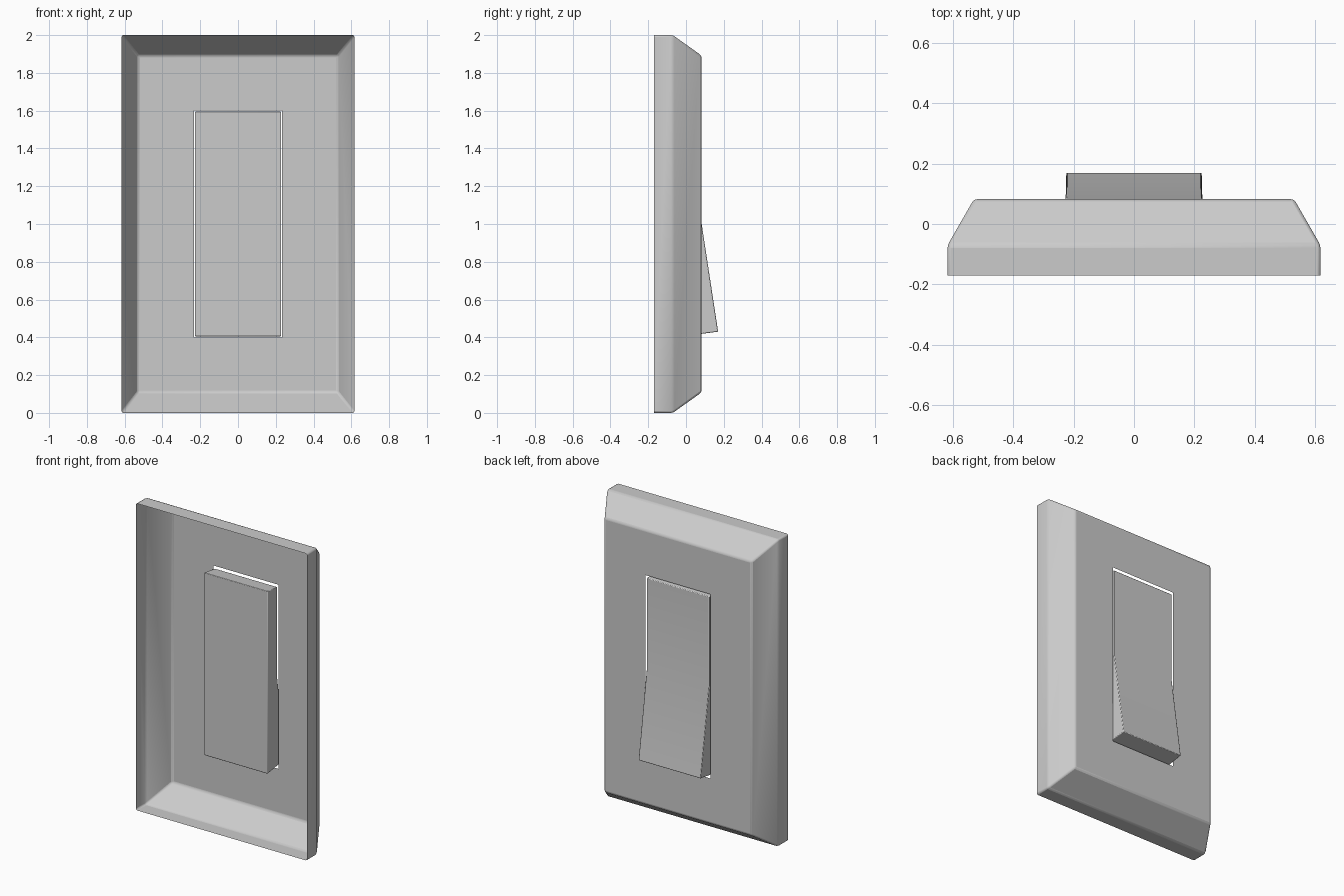
import bpy, bmesh, math

if "Cube" in bpy.data.objects:
    bpy.data.objects.remove(bpy.data.objects["Cube"])


def finish(name, bm, width):
    """Turn a bmesh into an object with softly rounded edges."""
    bmesh.ops.recalc_face_normals(bm, faces=bm.faces)
    mesh = bpy.data.meshes.new(name)
    bm.to_mesh(mesh)
    bm.free()
    obj = bpy.data.objects.new(name, mesh)
    bpy.context.collection.objects.link(obj)
    bev = obj.modifiers.new("soft_edges", 'BEVEL')
    bev.width = width
    bev.segments = 2
    bev.limit_method = 'ANGLE'
    bev.angle_limit = math.radians(20)
    bpy.ops.object.select_all(action='DESELECT')
    obj.select_set(True)
    bpy.context.view_layer.objects.active = obj
    bpy.ops.object.shade_smooth_by_angle(angle=math.radians(35))
    return obj


# Wall plate: thin open-backed shell of rectangular rings, ending at the opening
# (half width, half height, y)
rings = [(0.617, 1.0, -0.17), (0.617, 1.0, -0.07),
         (0.53, 0.892, 0.082), (0.234, 0.6, 0.082)]
bm = bmesh.new()
loops = [[bm.verts.new((sx * w, y, 1 + sz * h))
          for sx, sz in ((-1, -1), (1, -1), (1, 1), (-1, 1))]
         for w, h, y in rings]
for a, b in zip(loops, loops[1:]):
    for i in range(4):
        j = (i + 1) % 4
        bm.faces.new((a[i], a[j], b[j], b[i]))
# the flat front surface must point towards +y
plate = finish("wall_plate", bm, 0.01)
if plate.data.polygons[-1].normal.y < 0:
    plate.data.flip_normals()

# Rocker: side profile (y, z, half width) bridged across x, lower half pressed out
profile = [(-0.022, 0.405, 0.229), (0.17, 0.43, 0.224), (0.083, 1.0, 0.225),
           (0.083, 1.583, 0.225), (-0.022, 1.595, 0.229)]
bm = bmesh.new()
left, right = [[bm.verts.new((s * w, y, z)) for y, z, w in profile]
               for s in (-1, 1)]
n = len(profile)
for i in range(n):
    j = (i + 1) % n
    bm.faces.new((left[i], left[j], right[j], right[i]))
bm.faces.new(left)
bm.faces.new(right[::-1])
finish("rocker_switch", bm, 0.004)
